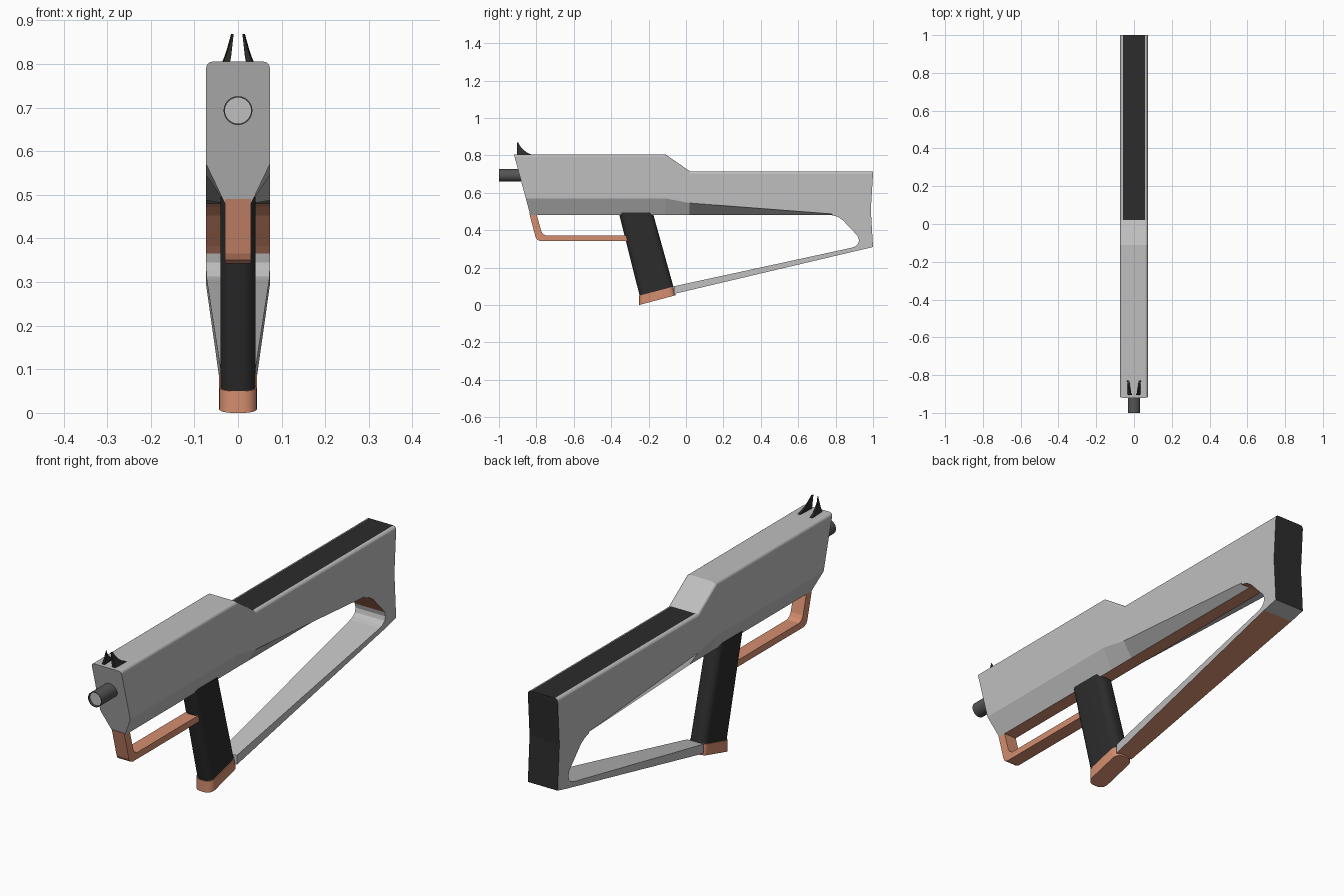
import bpy, bmesh, math
from mathutils import Vector

cube = bpy.data.objects.get("Cube")
if cube:
    bpy.data.objects.remove(cube, do_unlink=True)


def material(name, rgb):
    m = bpy.data.materials.new(name)
    m.use_nodes = True
    m.diffuse_color = (*rgb, 1)
    m.node_tree.nodes["Principled BSDF"].inputs["Base Color"].default_value = (*rgb, 1)
    return m


GREY, BLACK, COPPER, STEEL = range(4)
MATS = [material("light grey", (0.52, 0.52, 0.52)), material("matte black", (0.025, 0.025, 0.025)),
        material("copper", (0.66, 0.27, 0.16)), material("dark steel", (0.09, 0.09, 0.09))]


def mirrored(half):
    """Close a half outline (x > 0) into a symmetric ring."""
    return [Vector(p) for p in half] + [Vector((-p[0], p[1], p[2])) for p in reversed(half)]


def loft(name, rings, paint, start=True, end=True, smooth=None):
    """Skin rings into a shell; paint(centre, normal) picks each face's colour."""
    bm = bmesh.new()
    vs = [[bm.verts.new(p) for p in r] for r in rings]
    n = len(rings[0])
    for a, b in zip(vs, vs[1:]):
        for i in range(n):
            j = (i + 1) % n
            bm.faces.new((a[i], a[j], b[j], b[i]))
    for r, wanted in ((vs[0], start), (vs[-1], end)):
        if wanted:
            for i in range(n // 2 - 1):
                bm.faces.new((r[i], r[i + 1], r[n - 2 - i], r[n - 1 - i]))
    bmesh.ops.recalc_face_normals(bm, faces=bm.faces)
    bm.normal_update()
    for f in bm.faces:
        f.material_index = paint(f.calc_center_median(), f.normal)
    mesh = bpy.data.meshes.new(name)
    bm.to_mesh(mesh)
    bm.free()
    for m in MATS:
        mesh.materials.append(m)
    ob = bpy.data.objects.new(name, mesh)
    bpy.context.collection.objects.link(ob)
    if smooth:
        bpy.ops.object.select_all(action='DESELECT')
        ob.select_set(True)
        bpy.context.view_layer.objects.active = ob
        bpy.ops.object.shade_smooth_by_angle(angle=math.radians(smooth))
    return ob


def plain(colour):
    return lambda c, n: colour


W = 0.073       # half width of the body
R = 0.014       # rounding of the top edges


def section(y_of, top, waist, bottom, bottom_w):
    """Body cross-section with rounded top edges and a waist above the bottom."""
    arc = [(W - R + R * math.sin(a), top - R + R * math.cos(a))
           for a in (math.pi / 2 * k / 4 for k in range(5))]
    outline = arc + [(W, waist), (bottom_w, bottom)]
    return mirrored([(x, y_of(z), z) for x, z in outline])


def at(y):
    return lambda z: y


def body_paint(c, n):
    if abs(c.x) < 0.001 and abs(n.y) < 0.95:
        if n.z < -0.1:
            return COPPER
        if n.z > 0.95 and c.y > 0.02:
            return BLACK
    return GREY


# Receiver, with a slanted muzzle face and tapered underside
loft("receiver", [
    section(lambda z: -0.92 + (0.805 - z) * 0.27, 0.805, 0.57, 0.48, 0.03),
    section(at(-0.11), 0.805, 0.57, 0.48, 0.03),
    section(at(0.02), 0.715, 0.545, 0.48, 0.03),
    section(at(0.78), 0.715, 0.487, 0.48, 0.03)], body_paint)

# Stock above the curved opening
curve = [(0.78, 0.48), (0.81, 0.472), (0.84, 0.452), (0.87, 0.42),
         (0.905, 0.383), (0.92, 0.365), (0.925, 0.345)]
loft("stock", [section(at(y), 0.715, z + 0.02, z, W) for y, z in curve],
     body_paint, start=False, end=False)


# Butt block with a slightly hollow black end
def butt_paint(c, n):
    if n.y > 0.9:
        return BLACK
    return BLACK if n.z > 0.95 and abs(c.x) < 0.001 else GREY


def butt_end(z):
    return 0.988 + 0.012 * min(1, abs(z - 0.51) / 0.19)


loft("butt", [section(at(0.925), 0.715, 0.51, 0.292, W),
              section(butt_end, 0.715, 0.51, 0.31, W)], butt_paint, start=False)

# Lower strut, widening from the grip to the butt
strut_top = [(-0.065, 0.1), (0.885, 0.306), (0.905, 0.313), (0.92, 0.327), (0.925, 0.345)]
rings = []
for y, z in strut_top:
    w = 0.04 + 0.033 * (y + 0.065) / 0.99
    rings.append(mirrored([(w, y, z), (w, y, 0.06 + (y + 0.06) * 0.236)]))
loft("strut", rings, lambda c, n: COPPER if abs(c.x) < 0.001 and n.z > 0 else GREY, end=False)


# Grip and its base cap, both with rounded corners
def grip_ring(w, front, rear):
    """Rounded rectangle spanning two (y, z) points."""
    f, b = Vector((0, *front)), Vector((0, *rear))
    depth = (b - f).length
    r = 0.032
    half = []
    for k in range(7):
        a = math.pi / 2 * k / 6
        half.append((w - r + r * math.sin(a), r - r * math.cos(a)))
    half += [(x, depth - d) for x, d in reversed(half)]
    return mirrored([(x, *f.lerp(b, d / depth).yz) for x, d in half])


loft("grip", [grip_ring(0.04, (-0.36, 0.495), (-0.178, 0.495)),
              grip_ring(0.04, (-0.248, 0.05), (-0.067, 0.097))], plain(BLACK), smooth=30)
loft("grip_cap", [grip_ring(0.043, (-0.25, 0.05), (-0.068, 0.098)),
                  grip_ring(0.043, (-0.25, 0.0), (-0.056, 0.052))], plain(COPPER), smooth=30)

# Trigger guard: outer and inner edge along its path
outer = [(-0.838, 0.49), (-0.805, 0.365), (-0.797, 0.35), (-0.78, 0.342), (-0.3, 0.342)]
inner = [(-0.8, 0.49), (-0.774, 0.395), (-0.765, 0.38), (-0.748, 0.371), (-0.3, 0.371)]
loft("trigger_guard", [mirrored([(0.03, *o), (0.03, *i)]) for o, i in zip(outer, inner)],
     plain(COPPER))


# Barrel with a thin dark rim around a pale bore
def circle(r, y, n=32):
    return [Vector((r * math.cos(t), y, 0.693 + r * math.sin(t)))
            for t in (2 * math.pi * k / n for k in range(n))]


loft("barrel", [circle(0.033, -0.86), circle(0.033, -1), circle(0.03, -1), circle(0.03, -0.99)],
     lambda c, n: GREY if n.y < -0.9 and c.y > -0.995 else STEEL, smooth=30)

# Pair of curved sight fins: height, tail end, inner and outer x
fin = [(0.795, -0.805, 0.02, 0.037), (0.815, -0.85, 0.016, 0.029), (0.832, -0.872, 0.014, 0.023),
       (0.85, -0.887, 0.012, 0.018), (0.868, -0.897, 0.01, 0.013)]
for side, label in ((1, "left"), (-1, "right")):
    loft(label + "_sight_fin",
         [[Vector((side * x, y, z)) for x, y in
           ((a, -0.904), (b, -0.904), (b + 0.003, tail), (a + 0.006, tail))]
          for z, tail, a, b in fin], plain(BLACK))
